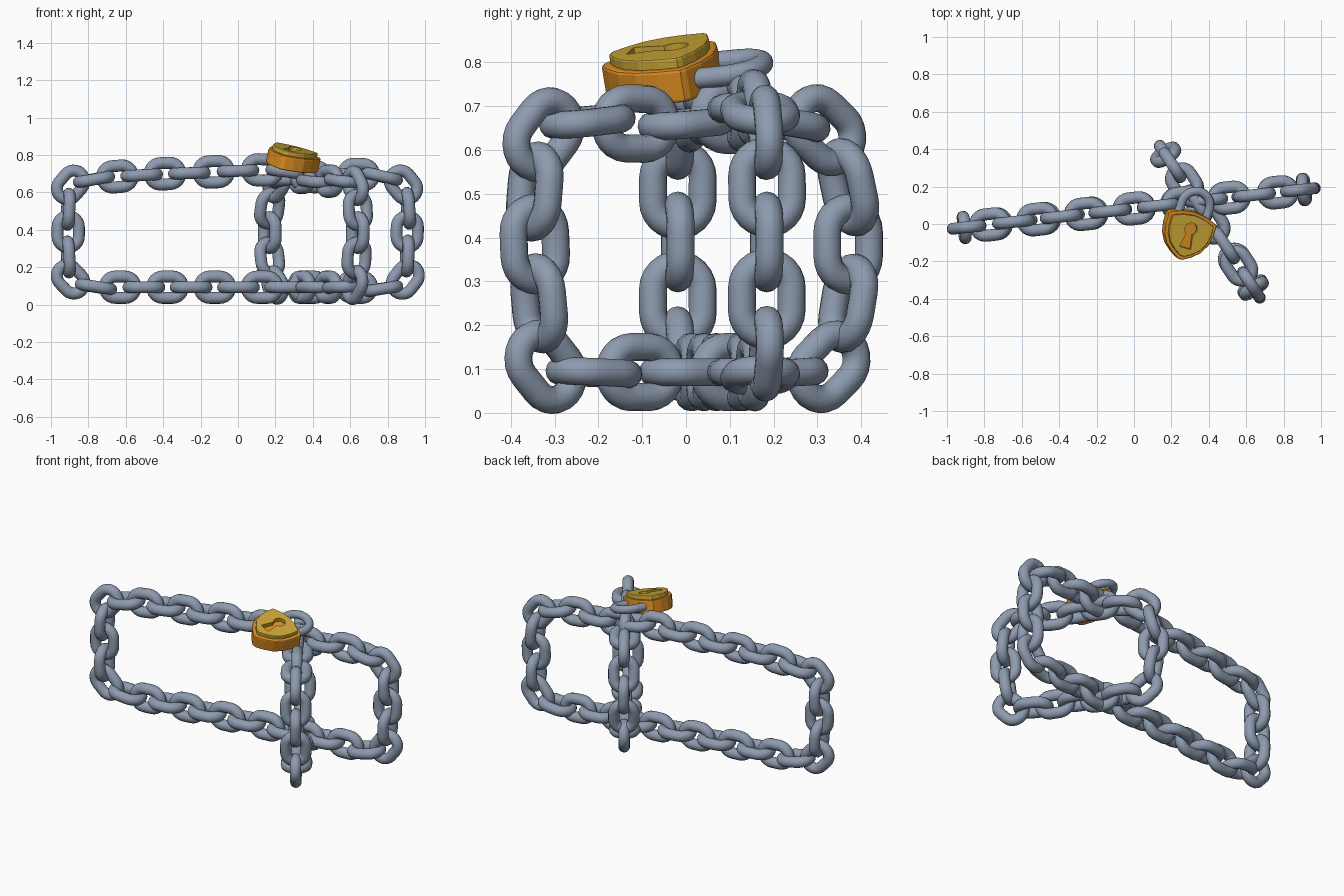
import bpy, bmesh, math
from mathutils import Vector, Matrix

if "Cube" in bpy.data.objects:
    bpy.data.objects.remove(bpy.data.objects["Cube"])


def material(name, rgb):
    m = bpy.data.materials.new(name)
    m.diffuse_color = (*rgb, 1)
    m.use_nodes = True
    m.node_tree.nodes["Principled BSDF"].inputs["Base Color"].default_value = m.diffuse_color
    return m


STEEL = material("steel grey", (0.27, 0.33, 0.43))
ORANGE = material("lock orange", (0.74, 0.28, 0.015))
GOLD = material("lock gold", (0.60, 0.39, 0.035))


def add(name, mesh, mat=None, matrix=None):
    ob = bpy.data.objects.new(name, mesh)
    bpy.context.collection.objects.link(ob)
    if mat and not mesh.materials:
        mesh.materials.append(mat)
    if matrix:
        ob.matrix_world = matrix
    return ob


def tube(name, path, radius, closed, sides=14):
    """Round tube along a path lying in the local XY plane."""
    bm = bmesh.new()
    n, rings = len(path), []
    for i, p in enumerate(path):
        a = path[(i - 1) % n] if closed else path[max(i - 1, 0)]
        b = path[(i + 1) % n] if closed else path[min(i + 1, n - 1)]
        t = (b - a).normalized()
        side = Vector((-t.y, t.x, 0))
        rings.append([bm.verts.new(p + radius * (side * math.cos(w) + Vector((0, 0, math.sin(w)))))
                      for w in (2 * math.pi * k / sides for k in range(sides))])
    for i in range(n if closed else n - 1):
        r, q = rings[i], rings[(i + 1) % n]
        for k in range(sides):
            bm.faces.new((r[k], r[(k + 1) % sides], q[(k + 1) % sides], q[k]))
    if not closed:
        bm.faces.new(rings[0])
        bm.faces.new(rings[-1])
    bmesh.ops.recalc_face_normals(bm, faces=bm.faces)
    for f in bm.faces:
        f.smooth = len(f.verts) == 4
    me = bpy.data.meshes.new(name)
    bm.to_mesh(me)
    bm.free()
    return me


def arc(cx, cy, r, a0, a1, n):
    return [Vector((cx + r * math.cos(a), cy + r * math.sin(a), 0))
            for a in (math.radians(a0 + (a1 - a0) * i / n) for i in range(n + 1))]


# Shared stadium-shaped link
LINK = tube("chain_link", arc(0.026, 0, 0.057, -90, 90, 12) + arc(-0.026, 0, 0.057, 90, 270, 12),
            0.032, True)
LINK.materials.append(STEEL)


def chain(name, points, origin, along):
    """Closed chain in a vertical plane; every second link is turned a quarter."""
    along = Vector((*along, 0)).normalized()
    origin, up = Vector((*origin, 0)), Vector((0, 0, 1))
    pos = [origin + along * s + up * z for s, z in points]
    normal = along.cross(up)
    for i, p in enumerate(pos):
        t = (pos[(i + 1) % len(pos)] - pos[i - 1]).normalized()
        w = normal.cross(t)
        y, z = (w, normal) if i % 2 == 0 else (normal, -w)
        m = Matrix((t, y, z)).transposed().to_4x4()
        m.translation = p
        add(f"{name}_link_{i + 1}", LINK, matrix=m)


# Long chain loop: bottom, right end, top, left end
k = 1.006
long_pts = [(-0.895, 0.135), (-0.76, 0.095)]
long_pts += [(-0.63 + 0.1265 * i, 0.093) for i in range(11)]
long_pts += [(0.77, 0.085), (0.895, 0.135), (0.905, 0.26), (0.905, 0.39), (0.91, 0.515),
             (0.885, 0.64), (0.77, 0.685), (0.645, 0.695), (0.51, 0.695), (0.39, 0.685),
             (0.26, 0.71), (0.13, 0.72), (0, 0.715), (-0.13, 0.71), (-0.26, 0.703),
             (-0.39, 0.70), (-0.515, 0.692), (-0.645, 0.685), (-0.77, 0.67),
             (-0.895, 0.64), (-0.908, 0.51), (-0.908, 0.39), (-0.908, 0.255)]
chain("long_chain", [(s * k, z) for s, z in long_pts], (0, 0.083), (1, 0.112))

# Short chain loop, given by its y and z, crossing the long one
short_pts = [(-0.32, 0.105), (-0.21, 0.092), (-0.105, 0.093), (0.003, 0.093), (0.11, 0.093),
             (0.215, 0.092), (0.325, 0.105), (0.37, 0.25), (0.37, 0.385), (0.37, 0.515),
             (0.315, 0.645), (0.22, 0.66), (0.11, 0.68), (0.0, 0.66), (-0.115, 0.66),
             (-0.225, 0.665), (-0.325, 0.635), (-0.345, 0.505), (-0.345, 0.385), (-0.335, 0.25)]
chain("short_chain", [((0.005 - y) / 0.835, z) for y, z in short_pts], (0.41, 0.005), (0.55, -0.835))

# Padlock frame: x across, y towards the shackle, z out of the keyhole side
n = Vector((0.215, -0.163, 1)).normalized()
v = Vector((0.28, 0.96, 0))
v = (v - n * v.dot(n)).normalized()
LOCK = Matrix((v.cross(n), v, n)).transposed().to_4x4()
LOCK.translation = Vector((0.292, -0.05, 0.81))


def prism(name, outline, z0, z1, mat, bevel=0):
    bm = bmesh.new()
    f = bm.faces.new([bm.verts.new((x, y, z0)) for x, y in outline])
    top = bmesh.ops.extrude_face_region(bm, geom=[f])["geom"]
    bmesh.ops.translate(bm, verts=[g for g in top if isinstance(g, bmesh.types.BMVert)],
                        vec=(0, 0, z1 - z0))
    bmesh.ops.recalc_face_normals(bm, faces=bm.faces)
    if bevel:
        rim = [e for e in bm.edges if abs(e.verts[0].co.z - e.verts[1].co.z) < 1e-6]
        bmesh.ops.bevel(bm, geom=rim, offset=bevel, segments=2, profile=0.5, affect='EDGES')
    me = bpy.data.meshes.new(name)
    bm.to_mesh(me)
    bm.free()
    return add(name, me, mat, LOCK)


half = [(0, 0.118), (0.07, 0.108), (0.125, 0.088), (0.137, 0.077), (0.137, 0.02),
        (0.126, -0.035), (0.098, -0.085), (0.055, -0.122), (0.012, -0.147)]
shield = half + [(-x, y) for x, y in reversed(half[1:])]
prism("lock_body", shield, -0.078, 0, ORANGE, 0.007)
plate = prism("lock_plate", [(x * 0.86, y * 0.86 + 0.001) for x, y in shield], -0.004, 0.024, GOLD, 0.005)

# Keyhole cut through the plate
hole = [(p.x, p.y) for p in arc(0, 0.027, 0.034, -58, 238, 18)] + [(-0.032, -0.078), (0.032, -0.078)]
cutter = prism("keyhole_cutter", hole, -0.02, 0.05, ORANGE)
cutter.hide_render = True
cutter.hide_viewport = True
cut = plate.modifiers.new("keyhole", 'BOOLEAN')
cut.operation = 'DIFFERENCE'
cut.solver = 'EXACT'
cut.object = cutter

# Shackle through the crossing
bow = [Vector((0.078, 0.07, 0))] + arc(0, 0.15, 0.078, 0, 180, 18) + [Vector((-0.078, 0.07, 0))]
m = LOCK.copy()
m.translation = LOCK @ Vector((0, 0, -0.038))
add("lock_shackle", tube("lock_shackle", bow, 0.024, False), STEEL, m)
